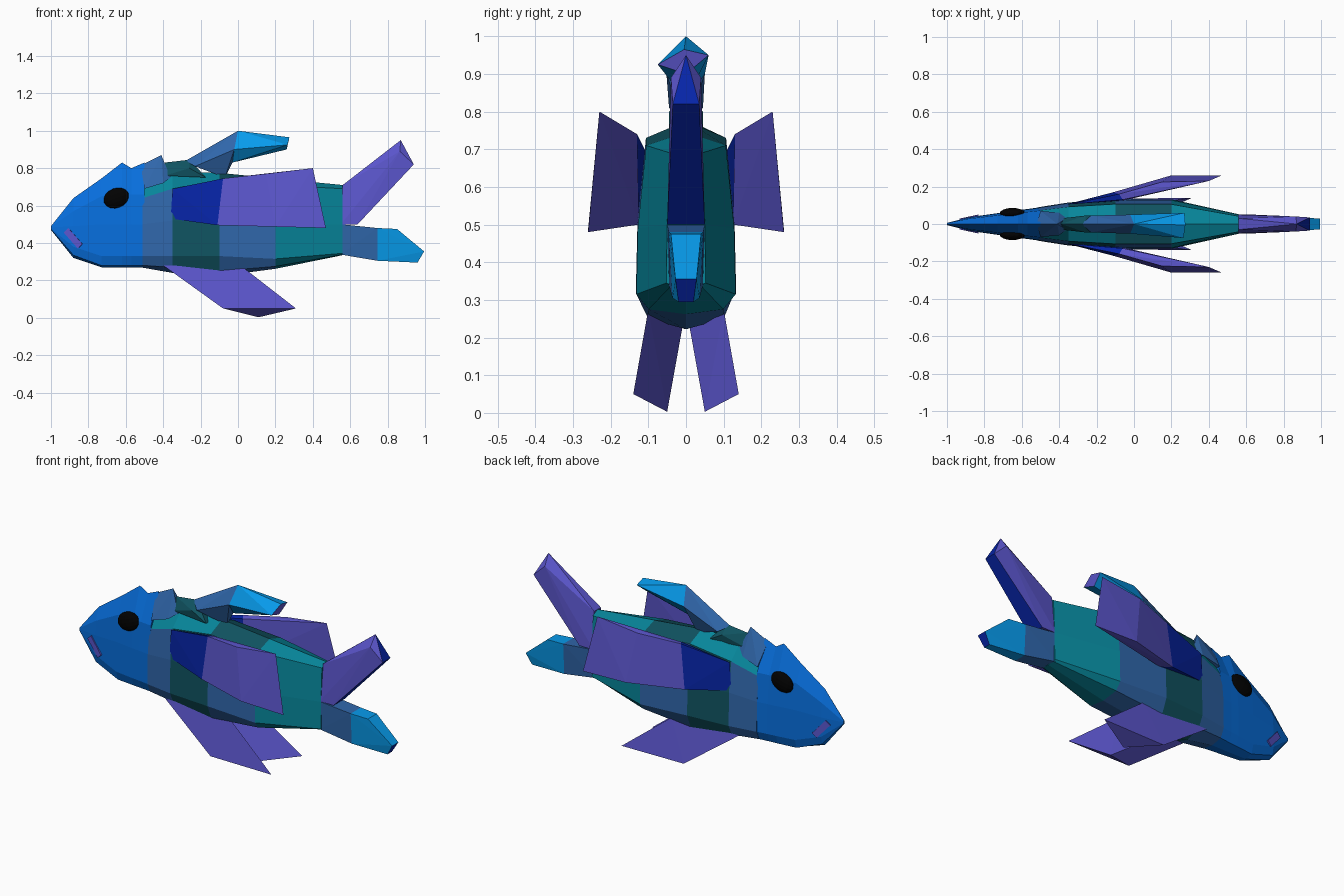
import bpy, bmesh, math
from mathutils import Vector

if "Cube" in bpy.data.objects:
    bpy.data.objects.remove(bpy.data.objects["Cube"])


def mat(name, r, g, b):
    m = bpy.data.materials.new(name)
    m.diffuse_color = (*[c ** 2.2 for c in (r, g, b)], 1)
    m.use_nodes = True
    m.node_tree.nodes["Principled BSDF"].inputs["Base Color"].default_value = m.diffuse_color
    return m


HEAD = mat("head_blue", .06, .43, .86)
SLATE = mat("slate_blue", .20, .40, .66)
TEAL = mat("teal", .06, .52, .60)
DARK = mat("dark_teal", .09, .33, .38)
DEEP = mat("deep_blue", .06, .16, .65)
PURPLE = mat("purple", .36, .34, .80)
BRIGHT = mat("bright_blue", .06, .60, .92)
BLACK = mat("black", .03, .03, .03)


def finish(name, bm, mats):
    bmesh.ops.recalc_face_normals(bm, faces=bm.faces[:])
    me = bpy.data.meshes.new(name)
    bm.to_mesh(me)
    bm.free()
    for m in mats:
        me.materials.append(m)
    ob = bpy.data.objects.new(name, me)
    bpy.context.collection.objects.link(ob)
    return ob


def hull(name, pts, color, cap=None):
    """Faceted solid around a few points; cap colours the rear-facing end."""
    bm = bmesh.new()
    for p in pts:
        bm.verts.new(p)
    res = bmesh.ops.convex_hull(bm, input=bm.verts[:])
    junk = [v for v in res["geom_interior"] if isinstance(v, bmesh.types.BMVert)]
    bmesh.ops.delete(bm, geom=junk, context='VERTS')
    bm.normal_update()
    for f in bm.faces:
        f.material_index = int(cap is not None and f.normal.x > .7)
    return finish(name, bm, [color, cap or color])


def pair(name, pts, color, cap=None):
    for side, s in (("left", 1), ("right", -1)):
        hull(side + "_" + name, [(x, y * s, z) for x, y, z in pts], color, cap)


def both(pts):
    return pts + [(x, -y, z) for x, y, z in pts if y]


def loft(name, stations, bands, upper):
    """Ten-sided rings along x: x, half width, then six heights top to bottom."""
    bm = bmesh.new()
    factors = (0, .8, .97, 1, .75, 0)
    rings = []
    for x, w, *zs in stations:
        half = [(x, w * f, z) for f, z in zip(factors, zs)]
        ring = half + [(x, -y, z) for x, y, z in half[4:0:-1]]
        rings.append([bm.verts.new(p) for p in ring])
    mats = [HEAD, SLATE, TEAL, DARK]
    for i, (a, b) in enumerate(zip(rings, rings[1:])):
        for j in range(10):
            k = (j + 1) % 10
            f = bm.faces.new((a[j], a[k], b[k], b[j]))
            f.material_index = mats.index(upper[i] if j in (0, 9) else bands[i])
    for r in (rings[0], rings[-1]):
        bm.faces.new(r)
    bm.faces.ensure_lookup_table()
    bm.faces[-1].material_index = mats.index(bands[-1])
    return finish(name, bm, mats)


# Head and body shells
loft("head", [
    (-1.0, .006, .49, .487, .483, .478, .474, .47),
    (-.88, .036, .64, .57, .49, .38, .335, .32),
    (-.73, .058, .745, .65, .50, .33, .28, .27),
    (-.62, .074, .83, .66, .50, .33, .28, .268),
    (-.57, .080, .80, .66, .50, .33, .28, .268),
    (-.50, .090, .83, .66, .50, .33, .28, .268)],
    [HEAD] * 5, [HEAD] * 5)
loft("body", [
    (-.51, .090, .77, .64, .50, .33, .28, .268),
    (-.35, .115, .78, .69, .52, .33, .27, .24),
    (-.10, .133, .775, .73, .50, .33, .25, .222),
    (.20, .132, .745, .71, .49, .315, .275, .262),
    (.56, .052, .71, .69, .50, .345, .338, .335)],
    [SLATE, DARK, SLATE, TEAL], [TEAL, TEAL, DARK, TEAL])

# Crest at the back of the head
hull("crest", both([(-.52, 0, .815), (-.41, 0, .87), (-.36, .03, .75),
                    (-.50, .07, .69), (-.40, .06, .72)]), SLATE)

# Back fin: base, root and tip
hull("back_fin_base", both([(-.39, .03, .76), (-.39, 0, .83), (-.26, 0, .845),
                            (-.17, .045, .75), (-.26, .045, .80)]), DARK)
mid = [(0, 0, 1), (-.02, -.052, .90), (-.03, 0, .83), (-.02, .05, .90)]
hull("back_fin_root", [(-.28, 0, .84), (-.23, -.045, .81), (-.07, 0, .75),
                       (-.23, .045, .81)] + mid, SLATE)
hull("back_fin_tip", mid + [(.275, -.005, .965), (.265, -.075, .925),
                            (.26, 0, .90), (.27, .06, .95)], BRIGHT, PURPLE)

# Side fins
joint = [(-.08, .16, .745), (-.11, .17, .495), (-.06, .13, .74), (-.06, .125, .50)]
pair("side_fin_root", [(-.36, .105, .53), (-.35, .105, .69)] + joint, DEEP)
pair("side_fin_tip", joint + [(.20, .26, .487), (.47, .26, .48),
                              (.40, .23, .80), (.15, .225, .77)], PURPLE)

# Belly fins
pair("belly_fin", [(-.40, .09, .28), (.02, .10, .275), (-.20, .01, .225),
                   (-.08, .135, .05), (.31, .14, .05), (.11, .05, .003)], PURPLE)

# Upper tail fin
hull("upper_tail_fin", both([(.55, .05, .50), (.64, .05, .50), (.56, .03, .71),
                             (.87, 0, .95), (.865, .04, .89), (.94, .035, .82)]),
     PURPLE, DEEP)

# Lower tail fin: root and tip
fork = both([(.745, .046, .48), (.745, .036, .305)])
hull("lower_tail_root", fork + both([(.55, .05, .50), (.55, .045, .338)]), SLATE)
hull("lower_tail_tip", fork + both([(.85, .04, .475), (.995, .028, .355),
                                    (.96, .02, .295)]), BRIGHT, DEEP)

# Eyes and mouth corners on both sides
for side, s in (("left", 1), ("right", -1)):
    bpy.ops.mesh.primitive_uv_sphere_add(segments=16, ring_count=8,
                                         location=(-.65, .058 * s, .64),
                                         rotation=(0, math.radians(-20), 0))
    eye = bpy.context.object
    eye.name = side + "_eye"
    eye.scale = (.07, .028, .053)
    eye.data.materials.append(BLACK)

    bpy.ops.mesh.primitive_cube_add(size=1, location=(-.88, .03 * s, .425),
                                    rotation=(0, math.radians(48), s * math.radians(12)))
    mouth = bpy.context.object
    mouth.name = side + "_mouth"
    mouth.scale = (.115, .02, .035)
    mouth.data.materials.append(PURPLE)
